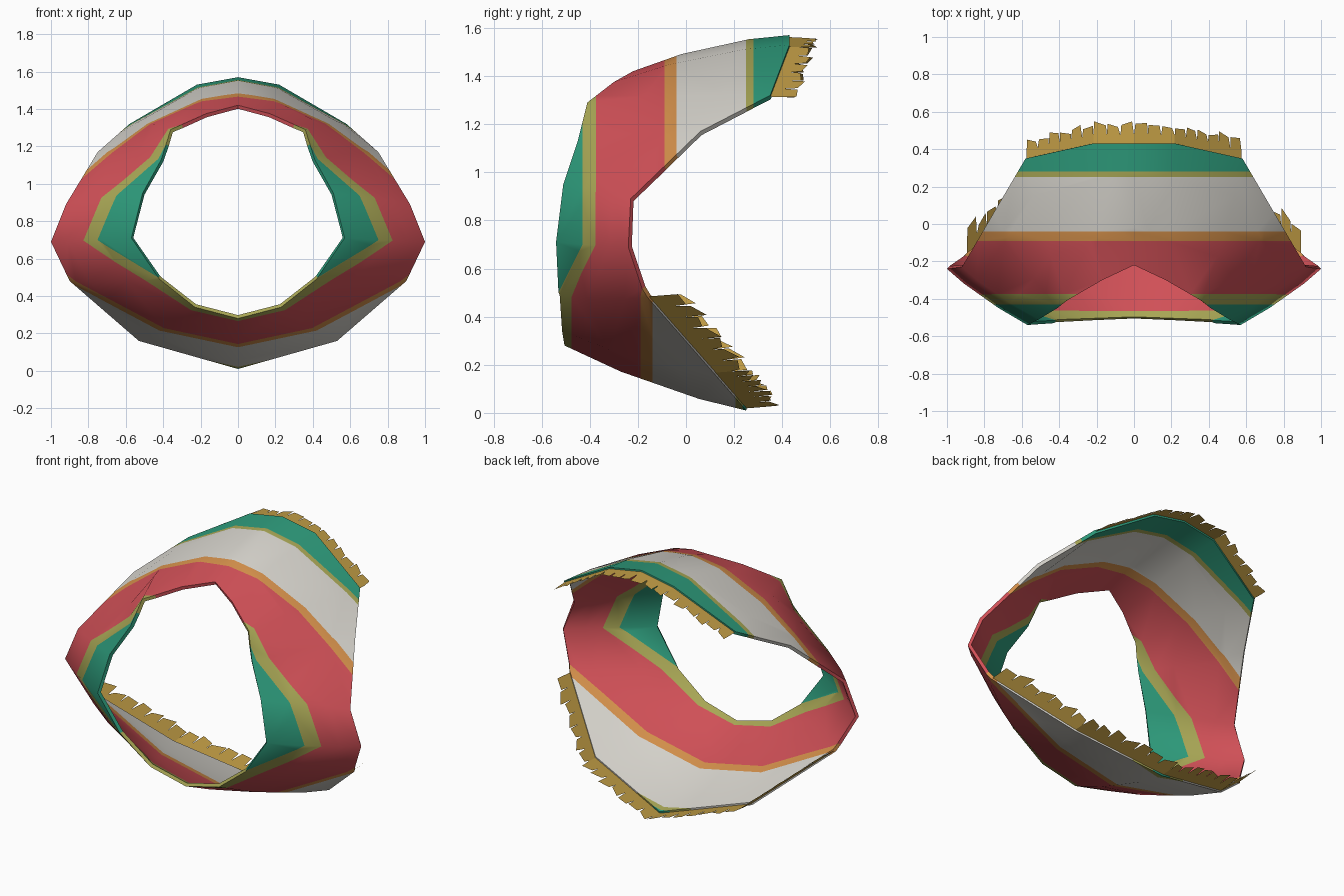
import bpy, bmesh, math, random
from mathutils import Vector

random.seed(4)
if "Cube" in bpy.data.objects:
    bpy.data.objects.remove(bpy.data.objects["Cube"])


def material(name, rgb):
    m = bpy.data.materials.new(name)
    m.use_nodes = True
    m.diffuse_color = (*rgb, 1)
    bsdf = m.node_tree.nodes["Principled BSDF"]
    bsdf.inputs["Base Color"].default_value = (*rgb, 1)
    bsdf.inputs["Roughness"].default_value = 0.9
    return m


teal = material("teal", (0.027, 0.33, 0.2))
olive = material("olive", (0.39, 0.38, 0.09))
red = material("red", (0.63, 0.08, 0.095))
orange = material("orange", (0.66, 0.28, 0.07))
cream = material("cream", (0.68, 0.66, 0.61))
gold = material("gold", (0.54, 0.34, 0.06))


def make_object(name, bm, mats):
    mesh = bpy.data.meshes.new(name)
    bm.to_mesh(mesh)
    bm.free()
    for m in mats:
        mesh.materials.append(m)
    ob = bpy.data.objects.new(name, mesh)
    bpy.context.collection.objects.link(ob)
    return ob


# Half outlines of the neck opening and the outer hem, from top to bottom
neck = [(0, -.22, 1.42), (.17, -.30, 1.375), (.36, -.41, 1.29), (.41, -.45, 1.13), (.51, -.51, .95),
        (.57, -.54, .71), (.42, -.525, .49), (.23, -.515, .34), (0, -.505, .28)]
hem = [(0, .43, 1.57), (.22, .43, 1.53), (.58, .35, 1.32), (.75, .06, 1.17), (.92, -.23, .89),
       (1, -.24, .69), (.9, -.16, .48), (.53, .12, .16), (0, .25, .01)]


def full_loop(half):
    return [Vector(p) for p in half] + [Vector((-x, y, z)) for x, y, z in half[-2:0:-1]]


# Cloth shell lofted between the two outlines, bulging a little
bm = bmesh.new()
rows = []
for t in (0, .31, .74, 1):
    row = []
    for a, b in zip(full_loop(neck), full_loop(hem)):
        p = a.lerp(b, t)
        out = Vector((p.x, 0, p.z - .8)).normalized()
        row.append(bm.verts.new(p + out * .03 * math.sin(math.pi * t)))
    rows.append(row)
for r0, r1 in zip(rows, rows[1:]):
    for j in range(len(r0)):
        k = (j + 1) % len(r0)
        bm.faces.new((r0[j], r0[k], r1[k], r1[j]))

# Stripes: cut the cloth at set depths, which sit further forward low down
front_cuts = (-.43, -.375, -.09, -.04)
back_cuts = (.25, .28)
stripe_order = [0, 1, 2, 3, 4, 1, 0]


def sag(z):
    return min(1, max(0, (.7 - z) / .2))


for cuts, shift in ((front_cuts, .1), (back_cuts, .045)):
    for v in bm.verts:
        v.co.y += shift * sag(v.co.z)
    for c in cuts:
        bmesh.ops.bisect_plane(bm, geom=bm.verts[:] + bm.edges[:] + bm.faces[:],
                               plane_co=(0, c, 0), plane_no=(0, 1, 0))
    for v in bm.verts:
        v.co.y -= shift * sag(v.co.z)
for f in bm.faces:
    c = f.calc_center_median()
    band = sum(c.y + .1 * sag(c.z) > k for k in front_cuts)
    band += sum(c.y + .045 * sag(c.z) > k for k in back_cuts)
    f.material_index = stripe_order[band]
cloth = make_object("striped_cloth", bm, [teal, olive, red, orange, cream])

# Cloth thickness, then smooth shading with sharp rims
solid = cloth.modifiers.new("thickness", "SOLIDIFY")
solid.thickness = .02
solid.offset = -1
bpy.ops.object.select_all(action="DESELECT")
cloth.select_set(True)
bpy.context.view_layer.objects.active = cloth
bpy.ops.object.modifier_apply(modifier="thickness")
bpy.ops.object.shade_smooth_by_angle(angle=math.radians(50))


# Ragged fringe: a strip along the hem with uneven tabs
def fringe(name, path, length, tab, lift):
    bm = bmesh.new()
    for a, b in zip(path, path[1:]):
        n = max(2, round((b - a).length / tab))
        for i in range(n):
            p, q = a.lerp(b, i / n), a.lerp(b, (i + 1) / n)
            away = Vector((0, length, lift))
            tip = away * random.uniform(.85, 1.1)
            slant = away * random.uniform(-.12, .12)
            u, w = random.uniform(0, .12), random.uniform(.8, 1)
            base = [bm.verts.new(v) for v in (p, q, q + away * .5, p + away * .5)]
            ends = [bm.verts.new(v) for v in (p.lerp(q, w) + tip + slant, p.lerp(q, u) + tip - slant)]
            bm.faces.new(base)
            bm.faces.new((base[3], base[2], ends[0], ends[1]))
    bmesh.ops.remove_doubles(bm, verts=bm.verts[:], dist=.0005)
    return make_object(name, bm, [gold])


def hem_path(indices):
    loop = full_loop(hem)
    inset = [Vector((p.x, p.y - .01, p.z)) - Vector((p.x, 0, p.z - .8)).normalized() * .008 for p in loop]
    return [inset[i] for i in indices]


fringe("back_fringe", hem_path((14, 15, 0, 1, 2)), .11, .075, -.005)
fringe("front_fringe", hem_path((6, 7, 8, 9, 10)), .15, .085, .012)
